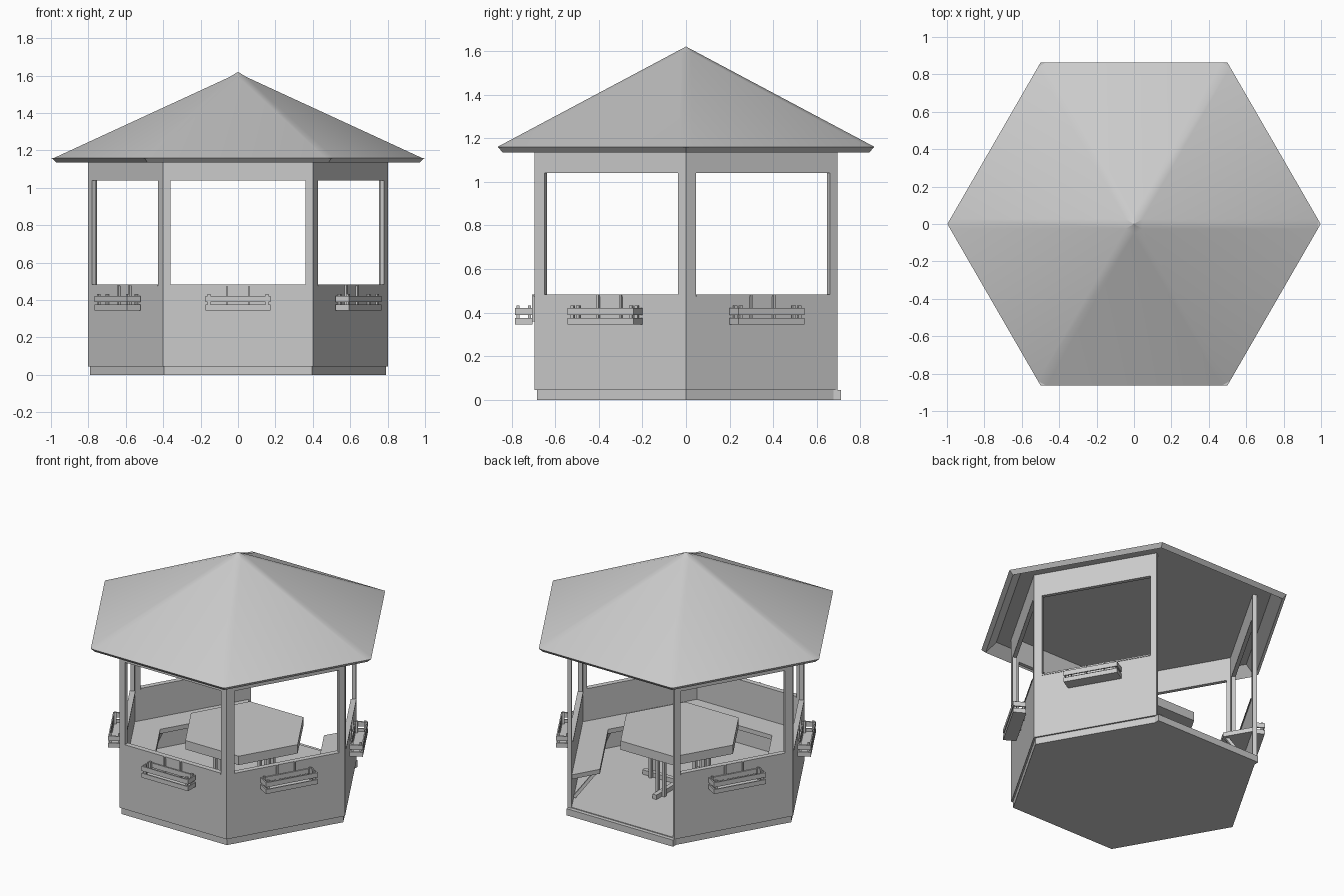
import bpy, bmesh
from math import radians, cos, sin, tan, pi
from mathutils import Matrix, Vector

cube = bpy.data.objects.get("Cube")
if cube:
    bpy.data.objects.remove(cube, do_unlink=True)

grey = bpy.data.materials.new("light_grey")
grey.use_nodes = True
grey.diffuse_color = (0.6, 0.6, 0.6, 1)
grey.node_tree.nodes["Principled BSDF"].inputs["Base Color"].default_value = (0.6, 0.6, 0.6, 1)

AP = 0.695                    # distance from centre to wall face
HALF = AP * tan(pi / 6)       # half wall length
WALLS = [-90, -30, 30, 150, 210]   # outward directions; the back side is the entrance


def side(angle):
    """Frame in which the wall at this direction faces local -y."""
    return Matrix.Rotation(radians(angle + 90), 4, 'Z')


def finish(name, bm, frame=Matrix()):
    bmesh.ops.recalc_face_normals(bm, faces=bm.faces)
    mesh = bpy.data.meshes.new(name)
    bm.to_mesh(mesh)
    bm.free()
    mesh.materials.append(grey)
    obj = bpy.data.objects.new(name, mesh)
    obj.matrix_world = frame
    bpy.context.scene.collection.objects.link(obj)
    return obj


def box(bm, x0, x1, y0, y1, z0, z1):
    size = Matrix.Diagonal((x1 - x0, y1 - y0, z1 - z0, 1))
    centre = Matrix.Translation(((x0 + x1) / 2, (y0 + y1) / 2, (z0 + z1) / 2))
    bmesh.ops.create_cube(bm, size=1, matrix=centre @ size)


def bar(bm, start, end, width):
    a, b = Vector(start), Vector(end)
    d = b - a
    m = Matrix.Translation((a + b) / 2) @ d.to_track_quat('Z', 'Y').to_matrix().to_4x4()
    bmesh.ops.create_cube(bm, size=1, matrix=m @ Matrix.Diagonal((width, width, d.length, 1)))


def prism(bm, points, depth):
    """Extrude a polygon straight down."""
    top = [bm.verts.new(p) for p in points]
    low = [bm.verts.new((p[0], p[1], p[2] - depth)) for p in points]
    bm.faces.new(top)
    bm.faces.new(low[::-1])
    n = len(top)
    for i in range(n):
        bm.faces.new((top[i], low[i], low[(i + 1) % n], top[(i + 1) % n]))


def hex_points(r, z):
    return [(r * cos(k * pi / 3), r * sin(k * pi / 3), z) for k in range(6)]


# Floor slab and entrance step
bm = bmesh.new()
prism(bm, hex_points(0.79, 0.05), 0.05)
finish("floor_base", bm)
bm = bmesh.new()
box(bm, -0.4, 0.4, -0.71, -0.66, 0, 0.045)
finish("entrance_step", bm, side(90))

# Roof: flat raised ceiling, sloping soffit, tapered rim, panels and chamfered hips
bm = bmesh.new()
HIP = 0.03
peak = Vector((0, 0, 1.62))
corner = [Vector(p) for p in hex_points(0.998, 1.16)]
ceiling = [bm.verts.new(p) for p in hex_points(0.9, 1.195)]
low = [bm.verts.new(p) for p in hex_points(0.97, 1.135)]
rim = [bm.verts.new(p) for p in corner]
after = [bm.verts.new(corner[k].lerp(corner[(k + 1) % 6], HIP)) for k in range(6)]
before = [bm.verts.new(corner[k].lerp(corner[k - 1], HIP)) for k in range(6)]
crown = [bm.verts.new(((corner[k] + corner[(k + 1) % 6]) / 2).lerp(peak, 1 - 2 * HIP))
         for k in range(6)]
apex = bm.verts.new(peak)
bm.faces.new(ceiling[::-1])
for i in range(6):
    j = (i + 1) % 6
    bm.faces.new((low[j], low[i], ceiling[i], ceiling[j]))
    bm.faces.new((low[i], low[j], rim[j], before[j], after[i], rim[i]))
    bm.faces.new((after[i], before[j], crown[i]))
    bm.faces.new((before[i], after[i], crown[i], crown[i - 1]))
    bm.faces.new((crown[i - 1], crown[i], apex))
    bm.faces.new((before[i], rim[i], after[i]))
roof = finish("roof", bm)
bpy.ops.object.select_all(action='DESELECT')
roof.select_set(True)
bpy.context.view_layer.objects.active = roof
bpy.ops.object.shade_smooth_by_angle(angle=radians(18))

for angle in WALLS:
    frame = side(angle)

    # Wall with a large window opening, its frame wider towards the front on the sides
    bm = bmesh.new()
    back = -AP + 0.025
    facing = cos(radians(angle))
    left = -0.36 + (0.012 if facing > 0.1 else 0)
    right = 0.36 - (0.012 if facing < -0.1 else 0)
    box(bm, -HALF, HALF, -AP, back, 0.045, 0.48)
    box(bm, -HALF, HALF, -AP, back, 1.04, 1.198)
    box(bm, -HALF, left, -AP, back, 0.48, 1.04)
    box(bm, right, HALF, -AP, back, 0.48, 1.04)
    finish("wall", bm, frame)

    bm = bmesh.new()
    box(bm, left, right, -AP - 0.004, back + 0.006, 0.474, 0.484)
    finish("window_sill", bm, frame)

    # Bench seat and diagonal braces
    bm = bmesh.new()
    t = tan(pi / 6)
    prism(bm, [(-0.672 * t, -0.672, 0.262), (0.672 * t, -0.672, 0.262),
               (0.505 * t, -0.505, 0.262), (-0.505 * t, -0.505, 0.262)], 0.03)
    finish("bench_seat", bm, frame)
    bm = bmesh.new()
    for x in (-0.27, 0.27):
        bar(bm, (x, -0.665, 0.06), (x, -0.53, 0.237), 0.02)
    finish("bench_braces", bm, frame)

    # Slatted flower box hung from the sill
    bm = bmesh.new()
    front, rear = -AP - 0.09, -AP - 0.008
    box(bm, -0.17, 0.17, front + 0.005, rear - 0.005, 0.345, 0.355)
    for z0, z1 in ((0.345, 0.375), (0.39, 0.422)):
        for y in (front, rear - 0.008):
            box(bm, -0.175, 0.175, y, y + 0.008, z0, z1)
        for x in (-0.175, 0.167):
            box(bm, x, x + 0.008, front, rear, z0, z1)
    for x in (-0.163, 0.147):
        for y in (front + 0.008, rear - 0.022):
            box(bm, x, x + 0.016, y, y + 0.014, 0.35, 0.432)
    finish("flower_box", bm, frame)
    bm = bmesh.new()
    for x in (-0.06, 0.06):
        box(bm, x - 0.005, x + 0.005, -AP - 0.012, -AP, 0.36, 0.484)
    finish("flower_box_straps", bm, frame)

# Hexagonal table on a crossed foot
table = Matrix.Translation((0.03, 0.025, 0))
bm = bmesh.new()
prism(bm, hex_points(0.4, 0.42), 0.06)
finish("table_top", bm, table)
bm = bmesh.new()
for k in range(2):
    a = k * pi / 2
    d = Vector((cos(a), sin(a), 0))
    n = Vector((-sin(a), cos(a), 0))
    for z in (0.065, 0.345):
        h = Vector((0, 0, z))
        bar(bm, h - d * 0.27, h + d * 0.27, 0.03)
    for s in (-0.2, 0.2):
        for w in (-0.025, 0.025):
            p = d * s + n * w
            bar(bm, p + Vector((0, 0, 0.05)), p + Vector((0, 0, 0.365)), 0.02)
finish("table_legs", bm, table)
